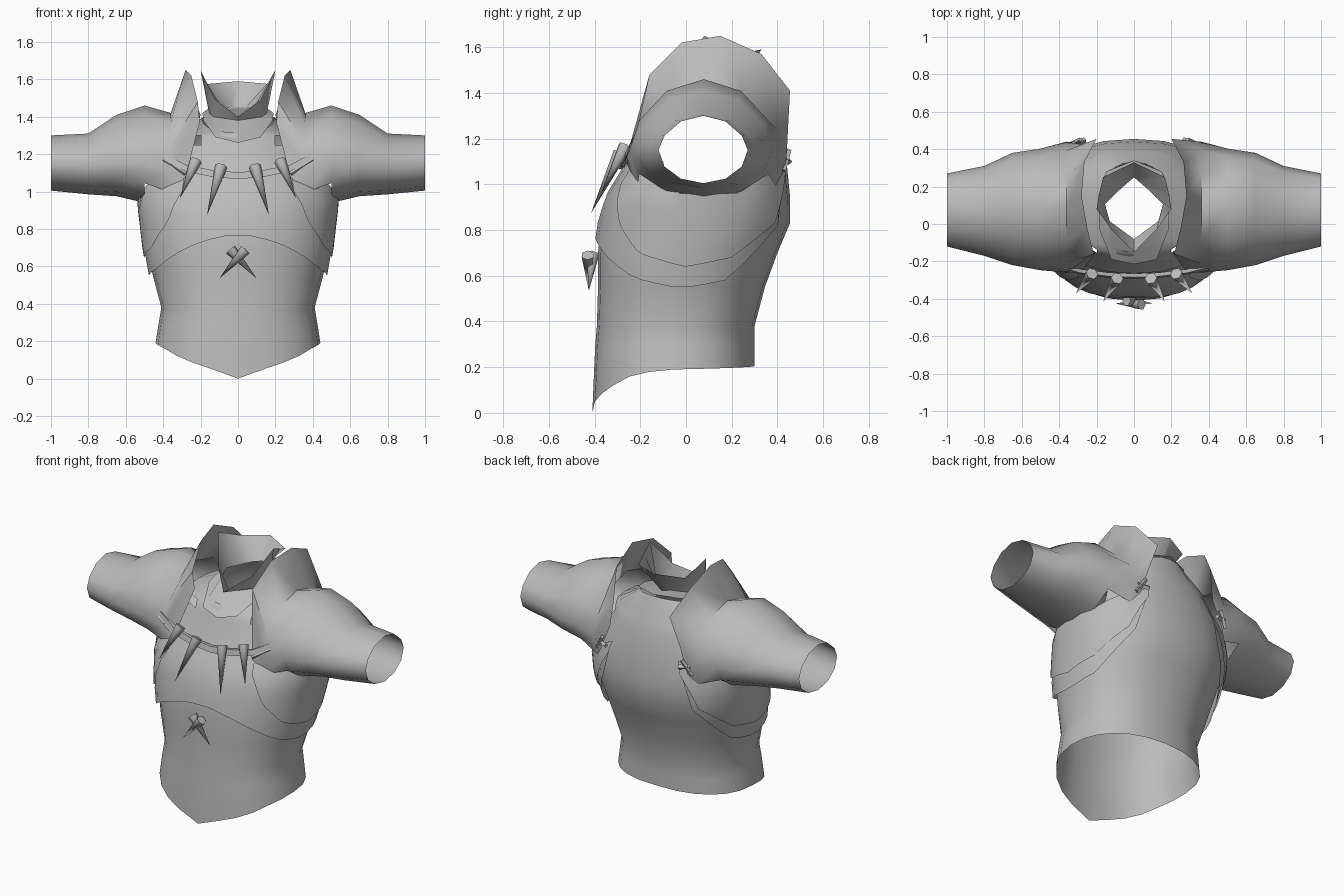
import bpy, math
from mathutils import Vector

cube = bpy.data.objects.get("Cube")
if cube:
    bpy.data.objects.remove(cube, do_unlink=True)

grey = bpy.data.materials.new("plain grey")
grey.use_nodes = True
grey.diffuse_color = (0.5, 0.5, 0.5, 1)
grey.node_tree.nodes["Principled BSDF"].inputs["Base Color"].default_value = (0.5, 0.5, 0.5, 1)


def finish(obj, angle=55):
    obj.data.materials.append(grey)
    bpy.ops.object.select_all(action='DESELECT')
    obj.select_set(True)
    bpy.context.view_layer.objects.active = obj
    bpy.ops.object.shade_smooth_by_angle(angle=math.radians(angle))


def loft(name, rings, closed=True, skip=None, flip=False):
    """Skin equal-length rings of points; skip(row, column, centre) leaves holes."""
    n = len(rings[0])
    verts = [Vector(p) for ring in rings for p in ring]
    faces = []
    for r in range(len(rings) - 1):
        for c in range(n if closed else n - 1):
            d = (c + 1) % n
            f = [r * n + c, r * n + d, (r + 1) * n + d, (r + 1) * n + c]
            centre = sum((verts[i] for i in f), Vector()) / 4
            if not (skip and skip(r, c, centre)):
                faces.append(f[::-1] if flip else f)
    mesh = bpy.data.meshes.new(name)
    mesh.from_pydata(verts, [], faces)
    mesh.validate()
    obj = bpy.data.objects.new(name, mesh)
    bpy.context.collection.objects.link(obj)
    finish(obj)


def interp(table, x):
    """Linear lookup in rows of (key, value, ...)."""
    if x <= table[0][0]:
        return table[0][1:]
    for a, b in zip(table, table[1:]):
        if x <= b[0]:
            k = (x - a[0]) / (b[0] - a[0])
            return tuple(p + (q - p) * k for p, q in zip(a[1:], b[1:]))
    return table[-1][1:]


# Body outline by height: half width, front y, back y
BODY = [(0, .45, -.41, .30), (.2, .44, -.405, .30), (.38, .41, -.39, .30),
        (.55, .455, -.385, .345), (.7, .485, -.385, .40), (.83, .505, -.37, .455),
        (.95, .525, -.34, .455), (1.1, .50, -.255, .44), (1.25, .36, -.19, .41),
        (1.3, .36, -.17, .39), (1.33, .19, -.15, .33)]


def body_point(t, z, grow=1.0):
    """Point on the body; t is degrees round from the front."""
    w, front, back = interp(BODY, z)
    s, c = math.sin(math.radians(t)), math.cos(math.radians(t))
    soft = lambda v: math.copysign(abs(v) ** .87, v)
    mid, depth = (front + back) / 2, (back - front) / 2
    return Vector((w * grow * soft(s), mid - depth * grow * soft(c), z))


# Torso, open at hem, neck and arms
HEM = [(0, 0), (15, .05), (40, .11), (65, .172), (90, .19), (180, .205)]
angles = [i * 15 - 180 for i in range(24)]
rings = [[body_point(t, interp(HEM, abs(t))[0]) for t in angles]]
for z in (.29, .38, .55, .7, .83, .95, 1.1, 1.25, 1.3):
    rings.append([body_point(t, z) for t in angles])
neck = [body_point(t, 1.33) for t in angles]
for p, t in zip(neck, angles):
    p.z = 1.38 - .065 * math.cos(math.radians(t))
rings.append(neck)
loft("torso", rings,
     skip=lambda r, c, m: abs(m.x) > .17 and -.14 < m.y < .29 and .95 < m.z < 1.29)


def shell(name, ts, low, high, grow, flare):
    """Layer lying just over the body between two edges."""
    rows = []
    for i in range(6):
        k = i / 5
        row = []
        for t in ts:
            a, b = interp(low, abs(t))[0], interp(high, abs(t))[0]
            row.append(body_point(t, a + (b - a) * k, grow + flare * (1 - k)))
        rows.append(row)
    loft(name, rows, closed=False)


# Chest layer with arched hem, rising to the armpits
ARMPIT = [(0, 1.1), (45, 1.12), (60, 1.06), (70, 1.02), (80, .96), (110, .96), (125, 1.02), (155, 1.12)]
shell("chest_layer", range(-155, 156, 10),
      [(0, .775), (20, .73), (40, .66), (60, .59), (90, .545), (115, .58), (130, .68),
       (145, .82), (155, 1.08)], ARMPIT, 1.02, .03)

# Side flaps under the arms
FLAP_LOW = [(30, 1.0), (42, .83), (62, .7), (90, .64), (115, .68), (140, .83), (155, 1.05)]
for side, s in (("left", 1), ("right", -1)):
    shell(side + "_side_flap", sorted(s * t for t in range(30, 156, 5)),
          FLAP_LOW, ARMPIT, 1.03, .03)

# Sleeves: x, centre y, radius y, centre z, rise, drop
SLEEVE = [(1.0, .075, .195, 1.15, .15, .145), (.8, .07, .24, 1.14, .17, .155),
          (.65, .08, .30, 1.15, .26, .175), (.5, .078, .325, 1.15, .31, .21),
          (.36, .09, .35, 1.12, .30, .25)]
# Raised wing edge beside the neck, front to back
WING = [(.28, -.255, 1.08), (.205, -.15, 1.37), (.215, -.16, 1.48), (.25, -.02, 1.62),
        (.28, .15, 1.65), (.265, .33, 1.57), (.2, .455, 1.41), (.25, .42, 1.22), (.31, .43, 1.06)]
for side, s in (("left", 1), ("right", -1)):
    rings = []
    for x, cy, ry, cz, up, down in SLEEVE:
        ring = []
        for j in range(12):
            a = math.radians(210 - 30 * j)
            v = math.sin(a)
            rise = up * v ** 1.25 if v > 0 else down * v
            ring.append((s * x, cy + ry * math.cos(a), cz + rise))
        rings.append(ring)
    rings.append([(s * x, y, z) for x, y, z in WING + [WING[-1]] * 3])
    loft(side + "_shoulder_sleeve", rings, skip=lambda r, c, m: r >= 3 and c >= 8, flip=s > 0)

# Neck collar: flared rim, narrow neck, skirt; half outlines front to back
COLLAR = [
    [(0, -.15, 1.40), (.12, -.03, 1.49), (.2, .08, 1.65), (.185, .17, 1.61), (.165, .25, 1.575), (0, .33, 1.59)],
    [(0, -.08, 1.38), (.13, .015, 1.4), (.155, .105, 1.42), (.08, .18, 1.44), (.04, .215, 1.45), (0, .25, 1.45)],
    [(0, -.215, 1.26), (.12, -.19, 1.29), (.185, -.03, 1.38), (.19, .15, 1.42), (.15, .28, 1.45), (0, .34, 1.46)]]
loft("neck_collar", [h + [(-x, y, z) for x, y, z in h[-2:0:-1]] for h in COLLAR])


def cone(name, base, tip, r1, r2=0.0, sides=6):
    base, tip = Vector(base), Vector(tip)
    d = tip - base
    bpy.ops.mesh.primitive_cone_add(vertices=sides, radius1=r1, radius2=r2, depth=d.length,
                                    location=(base + tip) / 2,
                                    rotation=d.to_track_quat('Z', 'Y').to_euler())
    obj = bpy.context.object
    obj.name = name
    finish(obj, 65)


# Flat chest cord
half = [(.39, -.235, 1.185), (.28, -.262, 1.125), (.13, -.28, 1.095)]
path = half + [(0, -.285, 1.085)] + [(-x, y, z) for x, y, z in half[::-1]]
loft("chest_cord", [[(x, y + dy, z + dz) for x, y, z in path]
                    for dy, dz in ((.02, .018), (0, .018), (-.008, -.018), (.01, -.018))], closed=False)

for side, s in (("left", 1), ("right", -1)):
    # Hanging teeth
    cone(side + "_outer_tooth", (s * .225, -.265, 1.165), (s * .31, -.37, .965), .034)
    cone(side + "_inner_tooth", (s * .09, -.29, 1.135), (s * .165, -.415, .875), .034)
    # Cord end bars
    cone(side + "_cord_bar", (s * .28, -.255, 1.095), (s * .40, -.235, 1.17), .013, .013, 4)
    # Crossed belly teeth
    cone(side + "_belly_tooth", (s * .04, -.42 - s * .01, .69), (-s * .1, -.425, .535), .03)
    # Back ties
    cone(side + "_back_tie", (s * .26, .45, 1.10), (s * .37, .41, 1.12), .015, .015, 4)
    cone(side + "_back_toggle", (s * .285, .45, 1.15), (s * .34, .425, 1.06), .013, .013, 4)
